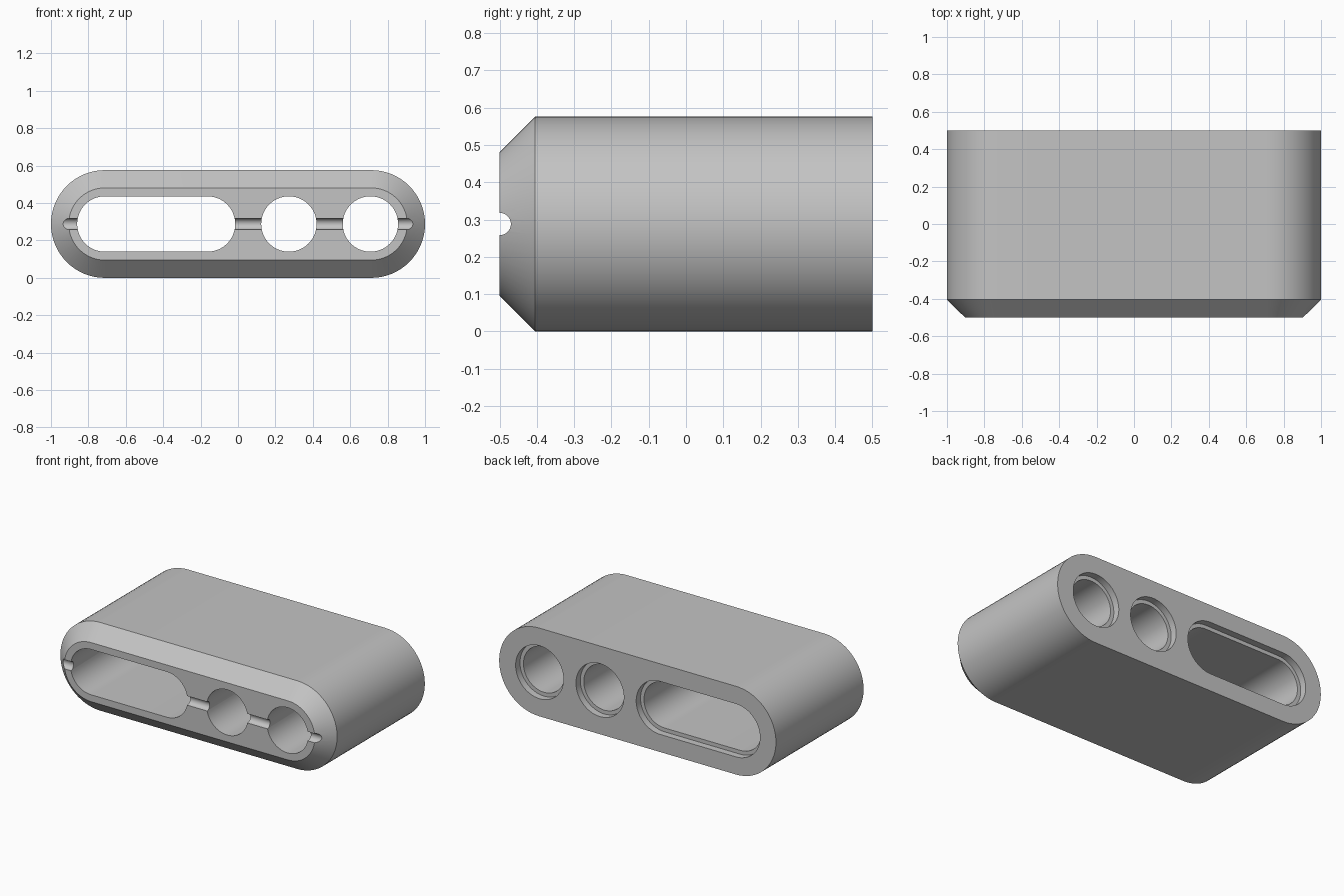
import bpy, bmesh, math

if "Cube" in bpy.data.objects:
    bpy.data.objects.remove(bpy.data.objects["Cube"], do_unlink=True)

MID = 0.288          # height of the centre line
R_BODY, R_HOLE, R_BORE = 0.288, 0.148, 0.173
CHAMFER, BORE_DEPTH = 0.095, 0.045
END = 1 - R_BODY     # centre of the rounded ends
SEG = 32             # steps per half circle

grey = bpy.data.materials.new("grey")
grey.use_nodes = True
COLOUR = (0.55, 0.55, 0.55, 1)
grey.diffuse_color = COLOUR
grey.node_tree.nodes["Principled BSDF"].inputs["Base Color"].default_value = COLOUR


def outline(x0, x1, r):
    """Rounded slot outline in x and z; a circle when x0 equals x1."""
    pts = []
    for cx, start in ((x1, -math.pi / 2), (x0, math.pi / 2)):
        for i in range(SEG + (x0 != x1)):
            a = start + math.pi * i / SEG
            pts.append((cx + r * math.cos(a), MID + r * math.sin(a)))
    return pts


def loft(name, x0, x1, stations):
    """Solid through slot outlines given as (y, radius)."""
    bm = bmesh.new()
    rings = [[bm.verts.new((x, y, z)) for x, z in outline(x0, x1, r)]
             for y, r in stations]
    n = len(rings[0])
    for a, b in zip(rings, rings[1:]):
        for i in range(n):
            j = (i + 1) % n
            bm.faces.new((a[i], a[j], b[j], b[i]))
    bm.faces.new(rings[0])
    bm.faces.new(rings[-1][::-1])
    bmesh.ops.recalc_face_normals(bm, faces=bm.faces)
    mesh = bpy.data.meshes.new(name)
    bm.to_mesh(mesh)
    bm.free()
    mesh.materials.append(grey)
    obj = bpy.data.objects.new(name, mesh)
    bpy.context.collection.objects.link(obj)
    return obj


# Rounded block with a chamfered front
body = loft("body", -END, END,
            [(-0.5, R_BODY - CHAMFER), (-0.5 + CHAMFER, R_BODY), (0.5, R_BODY)])

# Through holes, each with a shallow counterbore at the back
bore_y = 0.5 - BORE_DEPTH
stations = [(-0.6, R_HOLE), (bore_y, R_HOLE), (bore_y, R_BORE), (0.6, R_BORE)]
cutters = [loft("hole_cutter", x0, x1, stations)
           for x0, x1 in ((-0.712, -0.163), (0.272, 0.272), (0.708, 0.708))]

# Half-round groove across the front
bpy.ops.mesh.primitive_cylinder_add(vertices=32, radius=0.03, depth=2.4,
                                    location=(0, -0.5, MID),
                                    rotation=(0, math.pi / 2, 0))
groove = bpy.context.object
groove.name = "groove_cutter"
groove.data.materials.append(grey)
cutters.append(groove)

# Cut everything, then drop the cutters
bpy.ops.object.select_all(action="DESELECT")
bpy.context.view_layer.objects.active = body
body.select_set(True)
for cutter in cutters:
    cutter.hide_render = True
    mod = body.modifiers.new("cut", "BOOLEAN")
    mod.operation = "DIFFERENCE"
    mod.solver = "EXACT"
    mod.object = cutter
    bpy.ops.object.modifier_apply(modifier=mod.name)
    bpy.data.objects.remove(cutter, do_unlink=True)

bpy.ops.object.shade_smooth_by_angle(angle=math.radians(25))
